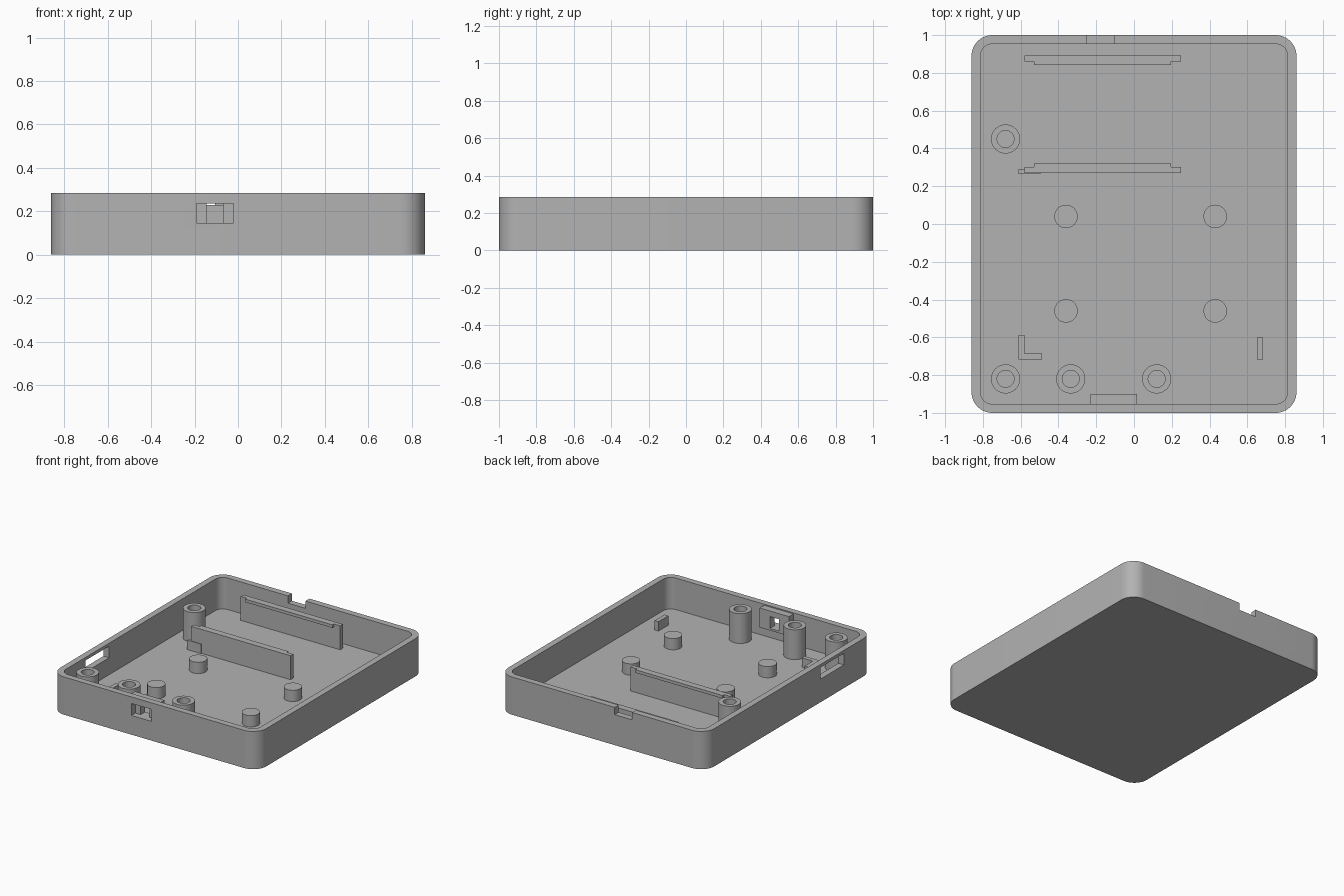
import bpy
import bmesh
from math import sin, cos, pi, radians

cube = bpy.data.objects.get("Cube")
if cube:
    bpy.data.objects.remove(cube)

HALF_X, HALF_Y, HEIGHT = 0.86, 1.0, 0.285
WALL, FLOOR = 0.047, 0.047
INNER_Y = HALF_Y - WALL
SINK = 0.01  # overlap of parts into the floor

grey = bpy.data.materials.new("plain grey")
grey.use_nodes = True
COLOUR = (0.45, 0.45, 0.45, 1)
grey.diffuse_color = COLOUR
grey.node_tree.nodes["Principled BSDF"].inputs["Base Color"].default_value = COLOUR


def finish(name, bm):
    bmesh.ops.recalc_face_normals(bm, faces=bm.faces)
    mesh = bpy.data.meshes.new(name)
    bm.to_mesh(mesh)
    bm.free()
    mesh.materials.append(grey)
    obj = bpy.data.objects.new(name, mesh)
    bpy.context.collection.objects.link(obj)
    return obj


def prism(name, outline, z0, z1):
    """Extrude a flat outline from z0 up to z1."""
    bm = bmesh.new()
    face = bm.faces.new([bm.verts.new((x, y, z0)) for x, y in outline])
    top = bmesh.ops.extrude_face_region(bm, geom=[face])["geom"]
    verts = [v for v in top if isinstance(v, bmesh.types.BMVert)]
    bmesh.ops.translate(bm, verts=verts, vec=(0, 0, z1 - z0))
    return finish(name, bm)


def box(name, x0, x1, y0, y1, z0, z1):
    return prism(name, [(x0, y0), (x1, y0), (x1, y1), (x0, y1)], z0, z1)


def rounded(hx, hy, r, steps=12):
    points = []
    for i, (sx, sy) in enumerate([(1, 1), (-1, 1), (-1, -1), (1, -1)]):
        for k in range(steps + 1):
            a = (i + k / steps) * pi / 2
            points.append((sx * (hx - r) + r * cos(a), sy * (hy - r) + r * sin(a)))
    return points


def lathe(name, x, y, profile, segments=40):
    """Spin a radius/height profile about a vertical axis."""
    bm = bmesh.new()
    verts = [bm.verts.new((r, 0, z)) for r, z in profile]
    edges = [bm.edges.new(pair) for pair in zip(verts, verts[1:])]
    bmesh.ops.spin(bm, geom=verts + edges, cent=(0, 0, 0), axis=(0, 0, 1),
                   angle=2 * pi, steps=segments)
    bmesh.ops.remove_doubles(bm, verts=bm.verts, dist=0.0001)
    bmesh.ops.translate(bm, verts=bm.verts, vec=(x, y, 0))
    return smooth(finish(name, bm))


def cut(target, cutters):
    bpy.context.view_layer.objects.active = target
    for cutter in cutters:
        mod = target.modifiers.new("cut", "BOOLEAN")
        mod.operation = "DIFFERENCE"
        mod.solver = "EXACT"
        mod.object = cutter
        bpy.ops.object.modifier_apply(modifier=mod.name)
        bpy.data.objects.remove(cutter)


def smooth(obj):
    bpy.ops.object.select_all(action="DESELECT")
    obj.select_set(True)
    bpy.context.view_layer.objects.active = obj
    bpy.ops.object.shade_smooth_by_angle(angle=radians(30))
    return obj


# Open tray with a side port, a switch window and a rear cable notch
case = prism("case", rounded(HALF_X, HALF_Y, 0.11), 0, HEIGHT)
cut(case, [
    prism("cavity", rounded(HALF_X - WALL, INNER_Y, 0.063), FLOOR, HEIGHT + 0.1),
    box("side_port", -0.95, -0.75, -0.655, -0.375, 0.175, 0.262),
    box("switch_window", -0.19, -0.02, -1.1, -0.92, 0.145, 0.235),
    box("cable_notch", -0.25, -0.105, 0.92, 1.1, 0.23, HEIGHT + 0.1),
])
smooth(case)

# Switch holder with a slot behind the front window
holder = box("switch_holder", -0.23, 0.015, -INNER_Y, -0.9, 0.13, 0.277)
cut(holder, [
    box("holder_slot", -0.145, -0.07, -1, -0.8, 0.145, 0.235),
])

# Hollow screw bosses
for i, (x, y) in enumerate([(-0.68, 0.45), (-0.68, -0.82), (-0.335, -0.82), (0.12, -0.82)]):
    lathe(f"screw_boss_{i + 1}", x, y,
          [(0, FLOOR - SINK), (0.077, FLOOR - SINK), (0.077, 0.272),
           (0.045, 0.272), (0.045, 0.1), (0, 0.1)])

# Solid support posts
for i, (x, y) in enumerate([(x, y) for x in (-0.36, 0.43) for y in (0.04, -0.46)]):
    lathe(f"support_post_{i + 1}", x, y,
          [(0, FLOOR - SINK), (0.062, FLOOR - SINK), (0.062, 0.132), (0, 0.132)])

# Pair of clip walls with lips facing each other
for name, outer, side in [("rear", 0.893, -1), ("middle", 0.27, 1)]:
    inner, lip = outer + side * 0.032, outer + side * 0.05
    box(f"{name}_clip_wall", -0.58, 0.25, min(outer, inner), max(outer, inner),
        FLOOR - SINK, 0.228)
    box(f"{name}_clip_lip", -0.53, 0.197, min(inner, lip), max(inner, lip), 0.205, 0.228)

# Low locating stops
STOP_TOP = 0.118
box("middle_stop", -0.612, -0.495, 0.265, 0.29, FLOOR - SINK, STOP_TOP)
box("right_stop", 0.65, 0.682, -0.717, -0.6, FLOOR - SINK, STOP_TOP)
prism("corner_stop", [(-0.612, -0.717), (-0.487, -0.717), (-0.487, -0.685),
                      (-0.58, -0.685), (-0.58, -0.587), (-0.612, -0.587)],
      FLOOR - SINK, STOP_TOP)
